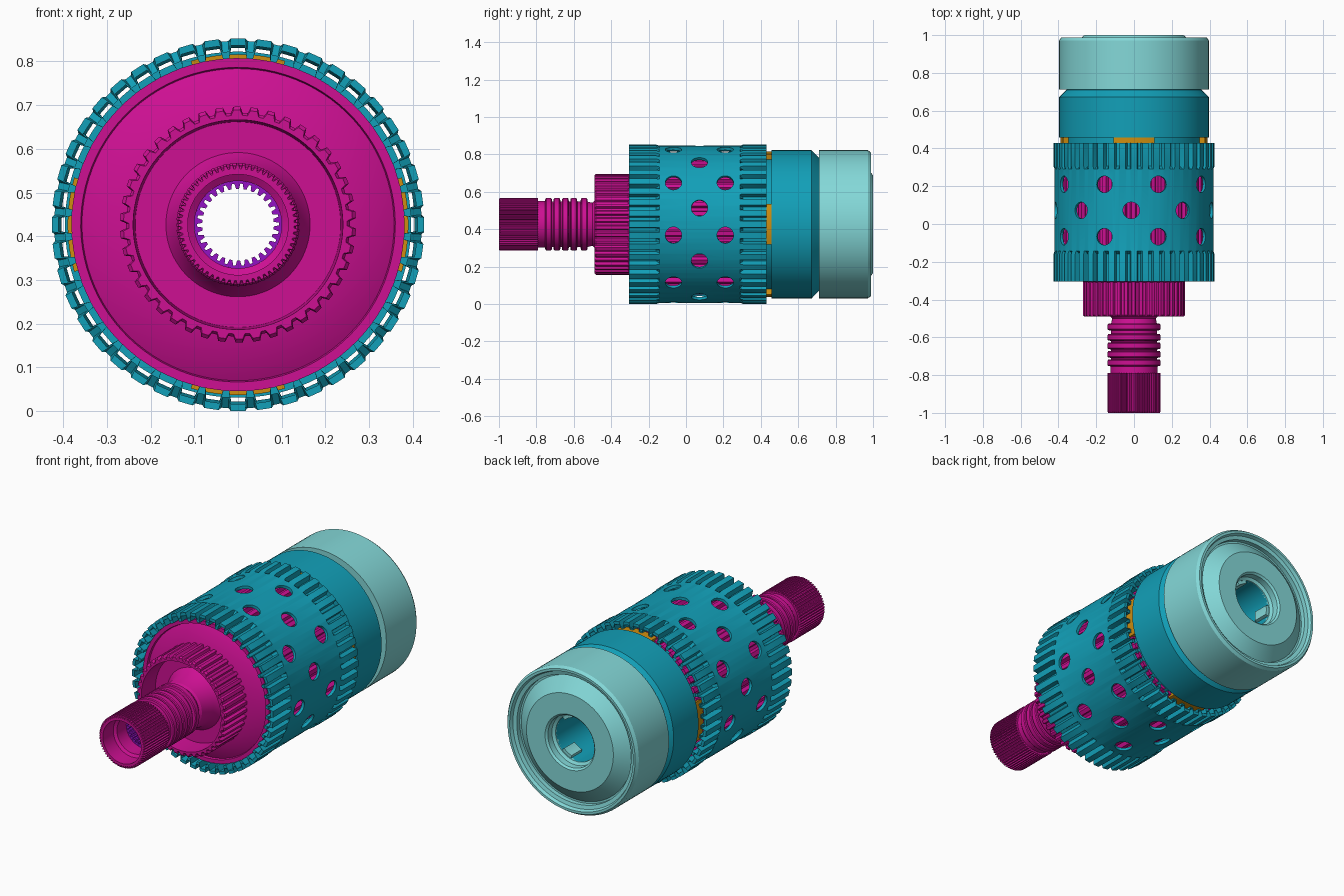
import bpy, bmesh
from math import sin, cos, pi, radians
from mathutils import Matrix, Vector

if "Cube" in bpy.data.objects:
    bpy.data.objects.remove(bpy.data.objects["Cube"])

R = 0.4265          # outer radius = axis height


def material(name, rgb):
    m = bpy.data.materials.new(name)
    m.diffuse_color = (*rgb, 1)
    m.use_nodes = True
    m.node_tree.nodes["Principled BSDF"].inputs["Base Color"].default_value = m.diffuse_color
    return m


MAGENTA = material("magenta", (0.61, 0.005, 0.29))
TEAL = material("teal", (0.006, 0.35, 0.48))
PALE = material("pale_teal", (0.23, 0.69, 0.69))
ORANGE = material("orange", (0.62, 0.27, 0.005))
PURPLE = material("purple", (0.29, 0.006, 0.55))


def finish(name, bm, mat, angle=30):
    bmesh.ops.recalc_face_normals(bm, faces=bm.faces)
    me = bpy.data.meshes.new(name)
    bm.to_mesh(me)
    bm.free()
    ob = bpy.data.objects.new(name, me)
    bpy.context.collection.objects.link(ob)
    if mat:
        me.materials.append(mat)
        smooth(ob, angle)
    return ob


def smooth(ob, angle=30):
    bpy.ops.object.select_all(action='DESELECT')
    ob.select_set(True)
    bpy.context.view_layer.objects.active = ob
    bpy.ops.object.shade_smooth_by_angle(angle=radians(angle))


def pt(r, y, a):
    return Vector((r * sin(a), y, R + r * cos(a)))


ROUND = [(0, 0)]
TOOTH = [(0, 0), (0.4, 0), (0.55, 1), (0.85, 1)]
FOLD = [(0, 0), (0.54, 0), (0.64, 1), (0.9, 1)]


def revolve(name, profile, mat, count=96, pattern=ROUND):
    """Spin a closed (radius, y[, tooth depth]) profile about the axis."""
    bm = bmesh.new()
    rings = []
    for k in range(count):
        for frac, m in pattern:
            a = 2 * pi * (k + frac - 0.27) / count
            rings.append([bm.verts.new(pt(p[0] - m * (p[2] if len(p) > 2 else 0), p[1], a))
                          for p in profile])
    n = len(profile)
    for i, ring in enumerate(rings):
        nxt = rings[(i + 1) % len(rings)]
        for j in range(n):
            bm.faces.new((ring[j], ring[(j + 1) % n], nxt[(j + 1) % n], nxt[j]))
    return finish(name, bm, mat)


def arc_block(name, r0, r1, y0, y1, a0, width, mat, steps=8):
    """Curved block covering part of a ring."""
    bm = bmesh.new()
    secs = []
    for i in range(steps + 1):
        a = a0 + width * (i / steps - 0.5)
        secs.append([bm.verts.new(pt(r, y, a)) for r, y in
                     ((r0, y0), (r1, y0), (r1, y1), (r0, y1))])
    for s, t in zip(secs, secs[1:]):
        for j in range(4):
            bm.faces.new((s[j], s[(j + 1) % 4], t[(j + 1) % 4], t[j]))
    bm.faces.new(secs[0])
    bm.faces.new(secs[-1])
    return finish(name, bm, mat)


# Splined tip of the input shaft
revolve("shaft_spline", [(0.115, -1), (0.136, -1, .008), (0.141, -0.993, .008),
                         (0.141, -0.79, .008), (0.1, -0.79), (0.1, -0.9), (0.115, -0.91)],
        MAGENTA, 60, TOOTH)

# Shaft with ring grooves, ending in a flared foot
shaft = [(0.1, -0.795), (0.125, -0.795), (0.125, -0.755)]
for y in (-0.735, -0.69, -0.645, -0.6, -0.545):
    shaft += [(0.121, y - 0.019), (0.136, y - 0.017), (0.14, y - 0.012),
              (0.14, y + 0.012), (0.136, y + 0.017), (0.121, y + 0.019)]
shaft += [(0.115, -0.5), (0.125, -0.49), (0.14, -0.41), (0.165, -0.375), (0.165, -0.3), (0.1, -0.3)]
revolve("grooved_shaft", shaft, MAGENTA)

# Cup shaped gear around the shaft foot
revolve("hub_gear", [(0.24, -0.49), (0.262, -0.49, .012), (0.27, -0.482, .014),
                     (0.27, -0.30, .014), (0.15, -0.30), (0.15, -0.375), (0.235, -0.375)],
        MAGENTA, 42, TOOTH)

# Conical front plate
revolve("front_plate", [(0.1, -0.31), (0.262, -0.31), (0.357, -0.262), (0.36, -0.275),
                        (0.381, -0.275), (0.381, -0.24), (0.34, -0.225), (0.1, -0.27)], MAGENTA)

# Ridged inner drum seen through the holes
revolve("inner_drum", [(0.375, -0.24, .02), (0.375, 0.42, .02), (0.335, 0.42), (0.335, -0.24)],
        MAGENTA, 44, TOOTH)

# Internally splined core tube
revolve("core_sleeve", [(0.1, -0.82), (0.1, 0.5), (0.082, 0.5, -.012), (0.082, -0.82, -.012)],
        PURPLE, 30, TOOTH)

# Outer drum with folded ends
t = 0.016
rows = [(R, -0.305, .03), (R, -0.16, .03), (R - .006, -0.142, 0),
        (R - .006, 0.29, 0), (R, 0.306, .03), (R, 0.43, .03)]
drum = revolve("outer_drum", rows + [(r - t, y, d) for r, y, d in reversed(rows)],
               TEAL, 44, FOLD)

# Three staggered rows of holes
bm = bmesh.new()
for y, start in ((-0.067, 18), (0.072, -2), (0.21, 18)):
    for k in range(9):
        a = radians(start + 40 * k)
        m = Matrix.Translation(pt(0.425, y, a)) @ Matrix.Rotation(a, 4, 'Y')
        bmesh.ops.create_cone(bm, cap_ends=True, segments=28, radius1=0.044,
                              radius2=0.044, depth=0.08, matrix=m)
cutter = finish("hole_cutter", bm, None)
cutter.hide_render = True
mod = drum.modifiers.new("holes", 'BOOLEAN')
mod.object, mod.operation, mod.solver = cutter, 'DIFFERENCE', 'EXACT'
bpy.context.view_layer.objects.active = drum
bpy.ops.object.modifier_apply(modifier=mod.name)
bpy.data.objects.remove(cutter)
smooth(drum)

# Four lugs between drum and rear housing
for i in range(4):
    arc_block(f"drive_lug_{i + 1}", 0.33, 0.39, 0.405, 0.457, i * pi / 2, 0.56, ORANGE)

# Rear housing with reduced neck and inner sleeve
revolve("rear_housing", [(0.125, 0.40), (0.36, 0.40), (0.36, 0.458), (0.396, 0.458), (0.396, 0.672),
                         (0.357, 0.71), (0.357, 0.76), (0.16, 0.76), (0.16, 0.94), (0.125, 0.94)],
        TEAL)

# End cap: rim, moat, raised cone and bore
revolve("end_cap", [(0.125, 0.945), (0.14, 0.955), (0.14, 0.99), (0.15, 1.0), (0.262, 1.0),
                    (0.335, 0.94), (0.345, 0.94), (0.345, 0.965), (0.365, 0.97), (0.372, 0.988),
                    (0.385, 0.988), (0.396, 0.972), (0.396, 0.712), (0.15, 0.712), (0.125, 0.93)],
        PALE)

# Small keys inside the rear bore
for i in range(3):
    arc_block(f"bore_key_{i + 1}", 0.108, 0.13, 0.85, 0.94, i * 2 * pi / 3 + 0.5, 0.5, PALE)
